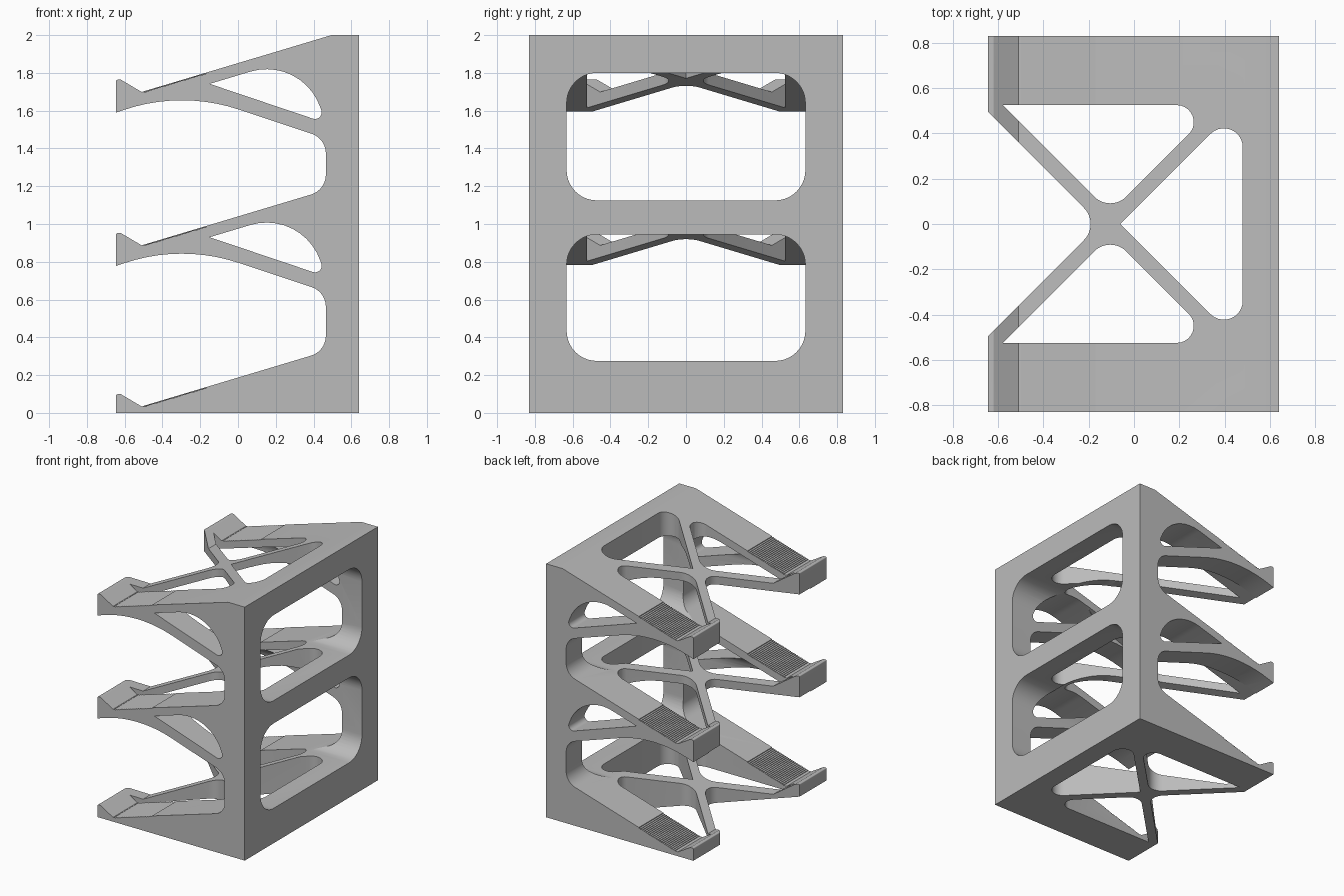
import bpy, bmesh, math
from mathutils import Vector

cube = bpy.data.objects.get("Cube")
if cube:
    bpy.data.objects.remove(cube, do_unlink=True)

grey = bpy.data.materials.new("plain_grey")
grey.use_nodes = True
GREY = (0.5, 0.5, 0.5, 1)
grey.diffuse_color = GREY
grey.node_tree.nodes["Principled BSDF"].inputs["Base Color"].default_value = GREY

HALF_W = 0.83           # half width of the rack
SLOPE = 0.3             # rise of every shelf towards the back wall
LEFT, RIGHT, WALL = -0.645, 0.64, 0.465
SHELVES = [0.187, 1.04, 1.852]   # height of each shelf top at x = 0
DROPS = [0.812, 0.0]             # underside offset of middle and top shelf


def rounded(points, steps=10):
    """Round each corner (a, b, radius) of a polygon."""
    out = []
    for i, (a, b, r) in enumerate(points):
        p = Vector((a, b))
        if not r:
            out.append(p)
            continue
        u = (Vector(points[i - 1][:2]) - p).normalized()
        v = (Vector(points[(i + 1) % len(points)][:2]) - p).normalized()
        half = u.angle(v) / 2
        centre = p + (u + v).normalized() * r / math.sin(half)
        start = p + u * r / math.tan(half) - centre
        end = p + v * r / math.tan(half) - centre
        turn = math.pi - 2 * half
        for k in range(steps + 1):
            t = k / steps
            arc = (start * math.sin((1 - t) * turn) + end * math.sin(t * turn)) / math.sin(turn)
            out.append(centre + arc)
    return out


def prism(name, outline, axis, lo, hi, clip=None):
    """Extrude a polygon along an axis; clip keeps what lies below a sloped plane."""
    place = {"x": lambda a, b, c: (c, a, b),
             "y": lambda a, b, c: (a, c, b),
             "z": lambda a, b, c: (a, b, c)}[axis]
    bm = bmesh.new()
    face = bm.faces.new([bm.verts.new(place(a, b, lo)) for a, b in outline])
    new = bmesh.ops.extrude_face_region(bm, geom=[face])["geom"]
    shift = Vector(place(0, 0, hi - lo))
    bmesh.ops.translate(bm, vec=shift, verts=[g for g in new if isinstance(g, bmesh.types.BMVert)])
    if clip is not None:
        cut = bmesh.ops.bisect_plane(bm, geom=bm.verts[:] + bm.edges[:] + bm.faces[:],
                                     plane_co=(0, 0, clip), plane_no=(-SLOPE, 0, 1),
                                     clear_outer=True)
        bmesh.ops.holes_fill(bm, edges=[e for e in bm.edges if e.is_boundary], sides=0)
    bmesh.ops.recalc_face_normals(bm, faces=bm.faces[:])
    mesh = bpy.data.meshes.new(name)
    bm.to_mesh(mesh)
    bm.free()
    mesh.materials.append(grey)
    ob = bpy.data.objects.new(name, mesh)
    bpy.context.collection.objects.link(ob)
    return ob


def carve(target, cutter):
    """Subtract the cutter and throw it away."""
    cutter.hide_render = True
    mod = target.modifiers.new("cut", "BOOLEAN")
    mod.operation, mod.solver, mod.object = "DIFFERENCE", "EXACT", cutter
    bpy.context.view_layer.objects.active = target
    bpy.ops.object.modifier_apply(modifier=mod.name)
    bpy.data.objects.remove(cutter, do_unlink=True)


def lip(base):
    """Stop at the low end of a shelf."""
    return [(-0.51, base - 0.153, 0), (-0.62, base - 0.088, 0.012), (LEFT, base - 0.088, 0.008)]


# Side outline: wall, three sloped shelves and arched undersides
outline = [(LEFT, 0, 0), (RIGHT, 0, 0), (RIGHT, 2, 0), (0.495, 2, 0)] + lip(SHELVES[2])
for drop, base in zip(reversed(DROPS), (SHELVES[1], SHELVES[0])):
    outline += [(LEFT, 1.59 - drop, 0), (-0.30, 1.707 - drop, 0.95),
                (WALL, 1.453 - drop, 0.11), (WALL, base + SLOPE * WALL, 0.11)]
    outline += lip(base)
rack = prism("tiered_rack", rounded(outline), "y", -HALF_W, HALF_W)

# Curved triangular openings above the side struts
for drop in DROPS:
    hole = [(-0.15, 1.742, 0), (0.342, 1.89, 0.30), (0.464, 1.535, 0.035)]
    carve(rack, prism("strut_opening", rounded([(a, b - drop, r) for a, b, r in hole]), "y", -1, 1))

# Rounded windows through the wall, continuing under the sloped shelves
for low, high, drop in ((0.275, 0.945, DROPS[0]), (1.125, 1.80, DROPS[1])):
    w, r = 0.632, 0.16
    window = rounded([(-w, low, r), (w, low, r), (w, high, r), (-w, high, r)])
    carve(rack, prism("wall_window", window, "x", -1, 1, clip=1.789 - drop))

# Plan openings that leave the crossed braces between the rails
for s in (1, -1):
    side = [(-0.58, 0.525 * s, 0), (0.37, 0.525 * s, 0.075), (-0.105, 0.05 * s, 0.1)]
    carve(rack, prism("side_opening", rounded(side), "z", -1, 3))
back = [(-0.06, 0, 0), (0.48, 0.54, 0.083), (0.48, -0.54, 0.083)]
carve(rack, prism("back_opening", rounded(back), "z", -1, 3))
front = [(-1, 0.85, 0), (-1, -0.85, 0), (-0.15, 0, 0.1)]
carve(rack, prism("front_opening", rounded(front), "z", -1, 3))

# Fine grip steps along the low part of each rail
TEETH, START, PITCH = 22, -0.50, 0.015
for base in SHELVES:
    steps = []
    for i in range(TEETH):
        x = START + i * PITCH
        z = base + SLOPE * x - 0.002
        steps += [(x, z), (x + PITCH, z)]
    end = START + TEETH * PITCH
    steps += [(end, base + SLOPE * end + 0.03), (START, base + SLOPE * START + 0.03)]
    for lo, hi in ((0.5, 0.9), (-0.9, -0.5)):
        carve(rack, prism("grip_steps", steps, "y", lo, hi))

# Smooth the rounded corners, keep the edges crisp
bpy.ops.object.select_all(action="DESELECT")
rack.select_set(True)
bpy.context.view_layer.objects.active = rack
bpy.ops.object.shade_smooth_by_angle(angle=math.radians(20))
